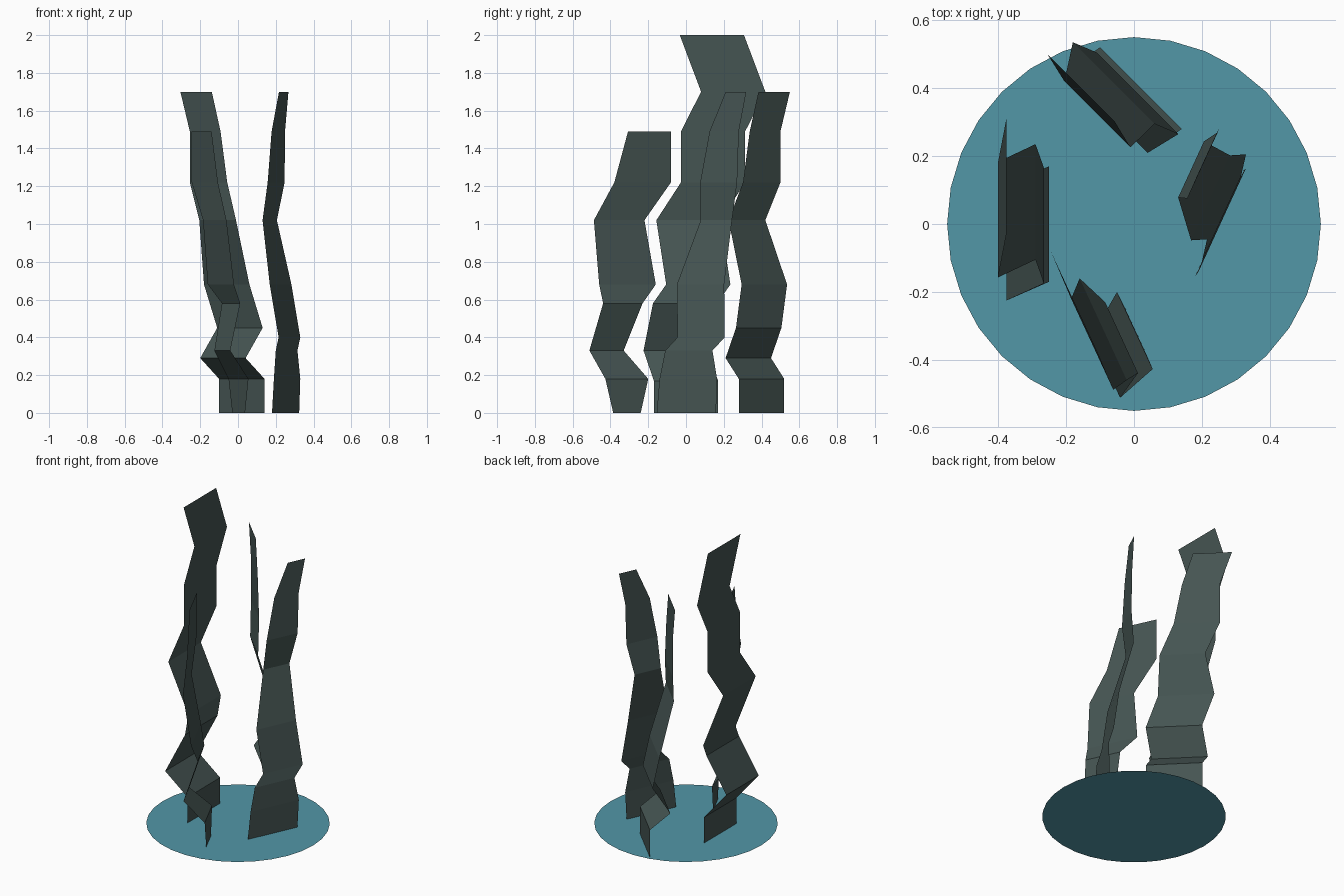
import bpy, math


def material(name, rgb):
    m = bpy.data.materials.new(name)
    m.diffuse_color = (*rgb, 1)
    return m


blade_green = material("dark_green", (0.06, 0.09, 0.085))
base_blue = material("water_blue", (0.085, 0.31, 0.39))

# Flat round base
bpy.ops.mesh.primitive_circle_add(vertices=32, radius=0.55, fill_type='NGON')
base = bpy.context.object
base.name = base.data.name = "round_base"
base.data.materials.append(base_blue)


def ribbon(name, direction, rows):
    """Single-sided ribbon; each row is height, x and y of one edge, and width."""
    length = math.hypot(*direction)
    dx, dy = direction[0] / length, direction[1] / length
    verts, faces = [], []
    for i, (z, x, y, w) in enumerate(rows):
        verts += [(x, y, z), (x + w * dx, y + w * dy, z)]
        if i:
            a = 2 * i
            faces.append((a - 2, a - 1, a + 1, a))
    mesh = bpy.data.meshes.new(name)
    mesh.from_pydata(verts, [], faces)
    mesh.materials.append(blade_green)
    obj = bpy.data.objects.new(name, mesh)
    bpy.context.collection.objects.link(obj)


# Short blade at the front
ribbon("front_blade", (0.42, -0.907), [
    (0, -0.03, -0.24, 0.16), (0.18, -0.05, -0.20, 0.25), (0.33, -0.125, -0.33, 0.20),
    (0.58, -0.085, -0.23, 0.23), (0.68, -0.16, -0.16, 0.33), (1.02, -0.185, -0.22, 0.295),
    (1.22, -0.245, -0.08, 0.33), (1.49, -0.245, -0.08, 0.25)])

# Wide blade at the back
ribbon("back_blade", (1, -1), [
    (0, -0.10, 0.52, 0.34), (0.18, -0.10, 0.52, 0.34), (0.29, -0.20, 0.45, 0.34),
    (0.45, -0.11, 0.505, 0.34), (0.68, -0.18, 0.535, 0.34), (1.02, -0.205, 0.42, 0.275),
    (1.22, -0.255, 0.50, 0.28), (1.49, -0.255, 0.50, 0.23), (1.70, -0.305, 0.55, 0.235)])

# Tapering blade on the right
ribbon("right_blade", (0.417, 0.909), [
    (0, 0.18, -0.155, 0.345), (0.18, 0.19, -0.14, 0.335), (0.33, 0.20, -0.11, 0.275),
    (0.40, 0.215, -0.045, 0.275), (0.68, 0.168, -0.048, 0.275), (1.02, 0.13, 0.078, 0.182),
    (1.22, 0.157, 0.075, 0.215), (1.49, 0.178, 0.125, 0.17), (1.70, 0.217, 0.21, 0.12)])

# Tallest blade on the left
ribbon("left_blade", (0, 1), [(z, x, y, 0.34) for z, x, y in [
    (0, -0.25, -0.17), (0.17, -0.25, -0.17), (0.33, -0.375, -0.225), (0.58, -0.265, -0.175),
    (0.68, -0.29, -0.105), (1.02, -0.40, -0.157), (1.22, -0.375, -0.027),
    (1.49, -0.375, -0.027), (1.70, -0.375, 0.08), (2.00, -0.375, -0.033)]])
